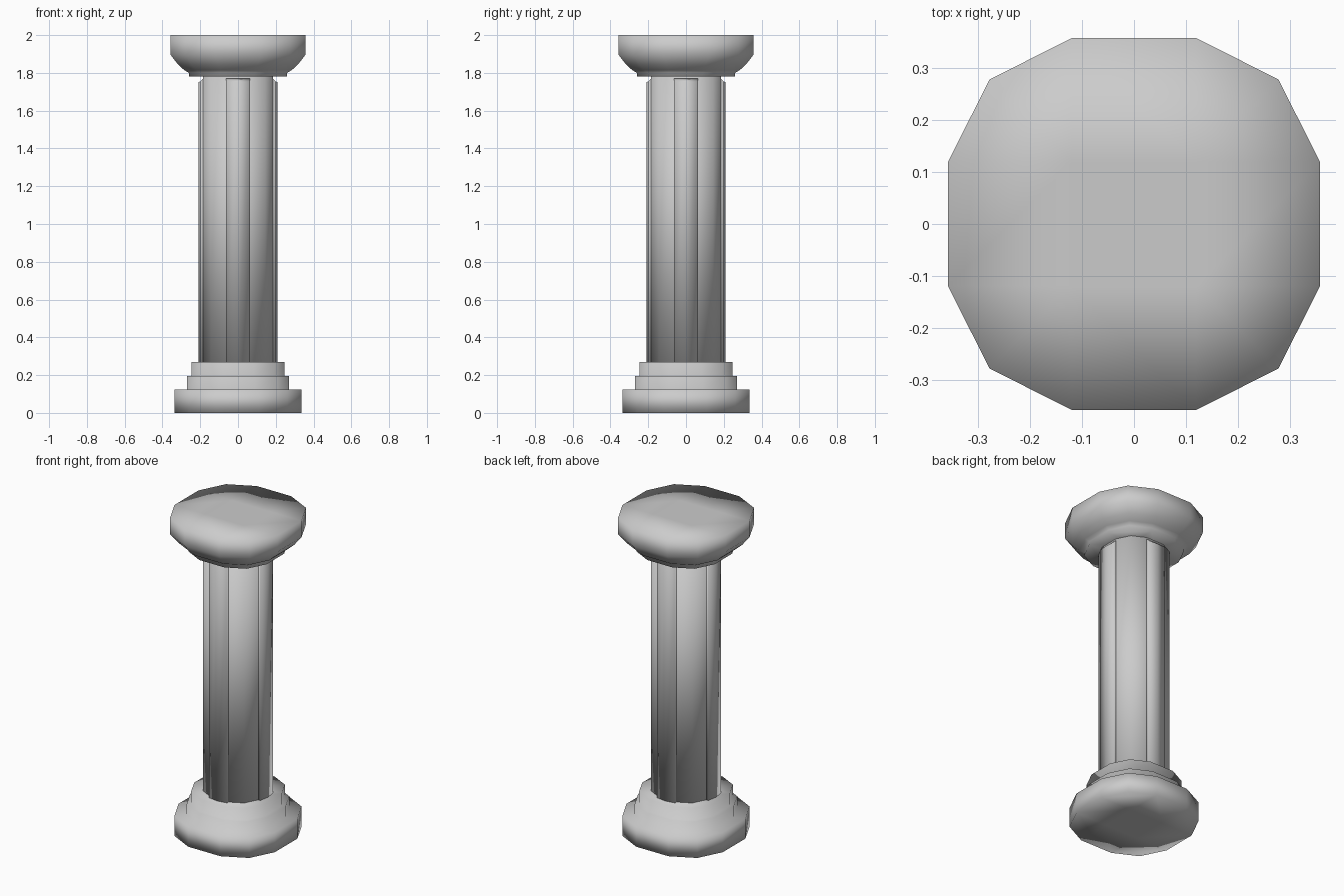
import bpy, bmesh, math

if "Cube" in bpy.data.objects:
    bpy.data.objects.remove(bpy.data.objects["Cube"])

# Rounded-square outline with 12 corners, half-width 1, listed counter-clockwise
QUARTER = [(1, -1 / 3), (1, 1 / 3), (0.777, 0.777)]


def outline():
    pts = []
    for k in range(4):
        c, s = round(math.cos(k * math.pi / 2)), round(math.sin(k * math.pi / 2))
        pts += [(c * x - s * y, s * x + c * y) for x, y in QUARTER]
    return pts


def cap_ring(bm, ring, r, z, flip):
    # Nine-quad grid: centre, four sides, four corners
    t = r / 3
    inner = [bm.verts.new((x, y, z)) for x, y in ((t, -t), (t, t), (-t, t), (-t, -t))]
    faces = [inner]
    for k in range(4):
        a, b = inner[k], inner[(k + 1) % 4]
        v = [ring[(3 * k + i) % 12] for i in range(4)]
        faces += [[a, v[0], v[1], b], [b, v[1], v[2], v[3]]]
    for f in faces:
        bm.faces.new(f[::-1] if flip else f)


def finish(name, bm):
    bmesh.ops.recalc_face_normals(bm, faces=bm.faces[:])
    for f in bm.faces:
        f.smooth = True
    me = bpy.data.meshes.new(name)
    bm.to_mesh(me)
    bm.free()
    ob = bpy.data.objects.new(name, me)
    bpy.context.collection.objects.link(ob)
    return ob


def loft(name, profile):
    # Stack scaled outlines along a (half-width, height) profile
    bm = bmesh.new()
    rings = [[bm.verts.new((x * r, y * r, z)) for x, y in outline()] for r, z in profile]
    for lo, hi in zip(rings, rings[1:]):
        for i in range(12):
            j = (i + 1) % 12
            bm.faces.new((lo[i], lo[j], hi[j], hi[i]))
    cap_ring(bm, rings[0], *profile[0], True)
    cap_ring(bm, rings[-1], *profile[-1], False)
    return finish(name, bm)


# Stepped base, shaft core and flared capital
loft("base", [(0.335, 0), (0.335, 0.125), (0.27, 0.125), (0.27, 0.195),
              (0.247, 0.195), (0.247, 0.27)])
loft("shaft_core", [(0.185, 0.26), (0.185, 1.785)])
loft("capital", [(0.26, 1.78), (0.26, 1.80), (0.285, 1.815), (0.318, 1.845),
                 (0.358, 1.897), (0.358, 2.0)])

# Four raised ribs with a shallow ridge and a sloped top
for k, side in enumerate(("right", "back", "left", "front")):
    bm = bmesh.new()
    lo = [bm.verts.new((x, y, 0.265)) for x, y in
          ((0.18, -0.062), (0.2, -0.063), (0.21, 0), (0.2, 0.063), (0.18, 0.062))]
    hi = [bm.verts.new((x, y, z)) for x, y, z in
          ((0.18, -0.062, 1.775), (0.2, -0.063, 1.755), (0.21, 0, 1.75),
           (0.2, 0.063, 1.755), (0.18, 0.062, 1.775))]
    for i in range(5):
        j = (i + 1) % 5
        bm.faces.new((lo[i], lo[j], hi[j], hi[i]))
    bm.faces.new(lo[::-1])
    bm.faces.new(hi)
    rib = finish(side + "_rib", bm)
    rib.rotation_euler.z = k * math.pi / 2
